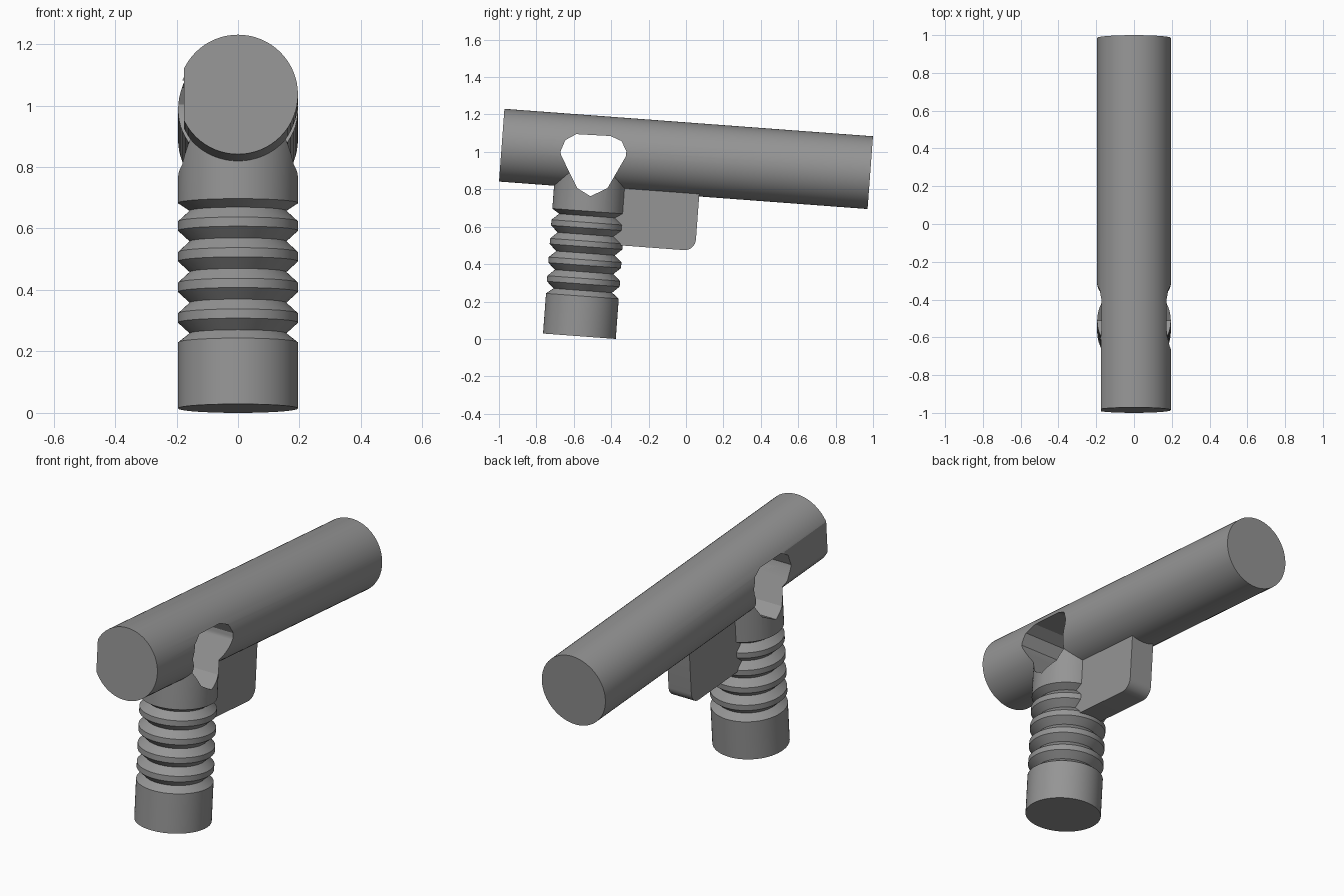
import bpy, bmesh, math
from mathutils import Matrix, Vector

cube = bpy.data.objects.get("Cube")
if cube:
    bpy.data.objects.remove(cube, do_unlink=True)

R = 0.195          # shared radius of barrel and handle
SIDES = 64
TILT = Matrix.Rotation(math.radians(-4.26), 4, 'X')
BARREL = Matrix.Translation((0, 0, 0.9625)) @ TILT
HANDLE = Matrix.Translation((0, -0.57, 0.0145)) @ TILT

grey = bpy.data.materials.new("mid grey")
grey.use_nodes = True
color = (0.3, 0.3, 0.3, 1)
grey.diffuse_color = color
grey.node_tree.nodes["Principled BSDF"].inputs["Base Color"].default_value = color


def make(name, bm, matrix):
    bmesh.ops.recalc_face_normals(bm, faces=bm.faces)
    mesh = bpy.data.meshes.new(name)
    bm.to_mesh(mesh)
    bm.free()
    mesh.transform(matrix)
    mesh.materials.append(grey)
    ob = bpy.data.objects.new(name, mesh)
    bpy.context.collection.objects.link(ob)
    return ob


def lathe(name, profile, matrix):
    """Stack of rings (radius, height) around z, capped at both ends."""
    bm = bmesh.new()
    rings = []
    for r, h in profile:
        angles = [math.tau * i / SIDES for i in range(SIDES)]
        rings.append([bm.verts.new((r * math.cos(a), r * math.sin(a), h)) for a in angles])
    for low, high in zip(rings, rings[1:]):
        for i in range(SIDES):
            j = (i + 1) % SIDES
            bm.faces.new((low[i], low[j], high[j], high[i]))
    bm.faces.new(rings[0])
    bm.faces.new(rings[-1])
    return make(name, bm, matrix)


def prism(name, outline, x0, x1, matrix):
    """Outline of (y, z) points extruded along x."""
    bm = bmesh.new()
    face = bm.faces.new([bm.verts.new((x0, y, z)) for y, z in outline])
    ext = bmesh.ops.extrude_face_region(bm, geom=[face])
    moved = [v for v in ext["geom"] if isinstance(v, bmesh.types.BMVert)]
    bmesh.ops.translate(bm, verts=moved, vec=Vector((x1 - x0, 0, 0)))
    return make(name, bm, matrix)


def cut(ob, cutter):
    mod = ob.modifiers.new("cut", 'BOOLEAN')
    mod.operation = 'DIFFERENCE'
    mod.solver = 'EXACT'
    mod.object = cutter
    bpy.context.view_layer.objects.active = ob
    bpy.ops.object.modifier_apply(modifier=mod.name)


# Long straight barrel
barrel = lathe("barrel", [(R, -0.988), (R, 0.988)],
               BARREL @ Matrix.Rotation(math.radians(-90), 4, 'X'))

# Ribbed grip: plain foot, four rings between V grooves, plain neck
profile = [(R, 0), (R, 0.215), (0.157, 0.245)]
for i in range(4):
    base = 0.28 + 0.1 * i
    profile += [(R, base), (R, base + 0.03), (0.157, base + 0.065)]
profile += [(R, 0.67), (R, 0.95)]
handle = lathe("handle", profile, HANDLE)

# Block under the barrel with a rounded lower rear corner
back, bottom, rad = 0.085, -0.487, 0.06
corner = [(back - rad + rad * math.sin(a), bottom + rad - rad * math.cos(a))
          for a in (math.pi / 2 * k / 8 for k in range(9))]
block = prism("trigger_block", [(-0.38, -0.16), (-0.38, bottom)] + corner + [(back, -0.16)],
              -0.07, 0.07, BARREL)

# Cross hole and the flattened strip on the front right of the barrel
hole = prism("hole_cutter",
             [(-0.672, 1.0), (-0.645, 1.063), (-0.587, 1.095), (-0.404, 1.085),
              (-0.345, 1.058), (-0.319, 1.004), (-0.322, 0.975), (-0.42, 0.806),
              (-0.511, 0.763), (-0.581, 0.806), (-0.667, 0.98)], -0.4, 0.4, Matrix())
flat = prism("flat_cutter", [(-1.1, -0.15), (-0.62, -0.15), (-0.62, 0.15), (-1.1, 0.15)],
             -0.3, -0.175, BARREL)
cut(barrel, flat)
cut(barrel, hole)
cut(handle, hole)
for helper in (hole, flat):
    bpy.data.objects.remove(helper, do_unlink=True)

# Smooth round surfaces with sharp edges kept
for ob in (barrel, handle, block):
    bpy.ops.object.select_all(action='DESELECT')
    ob.select_set(True)
    bpy.context.view_layer.objects.active = ob
    bpy.ops.object.shade_smooth_by_angle(angle=math.radians(25))
